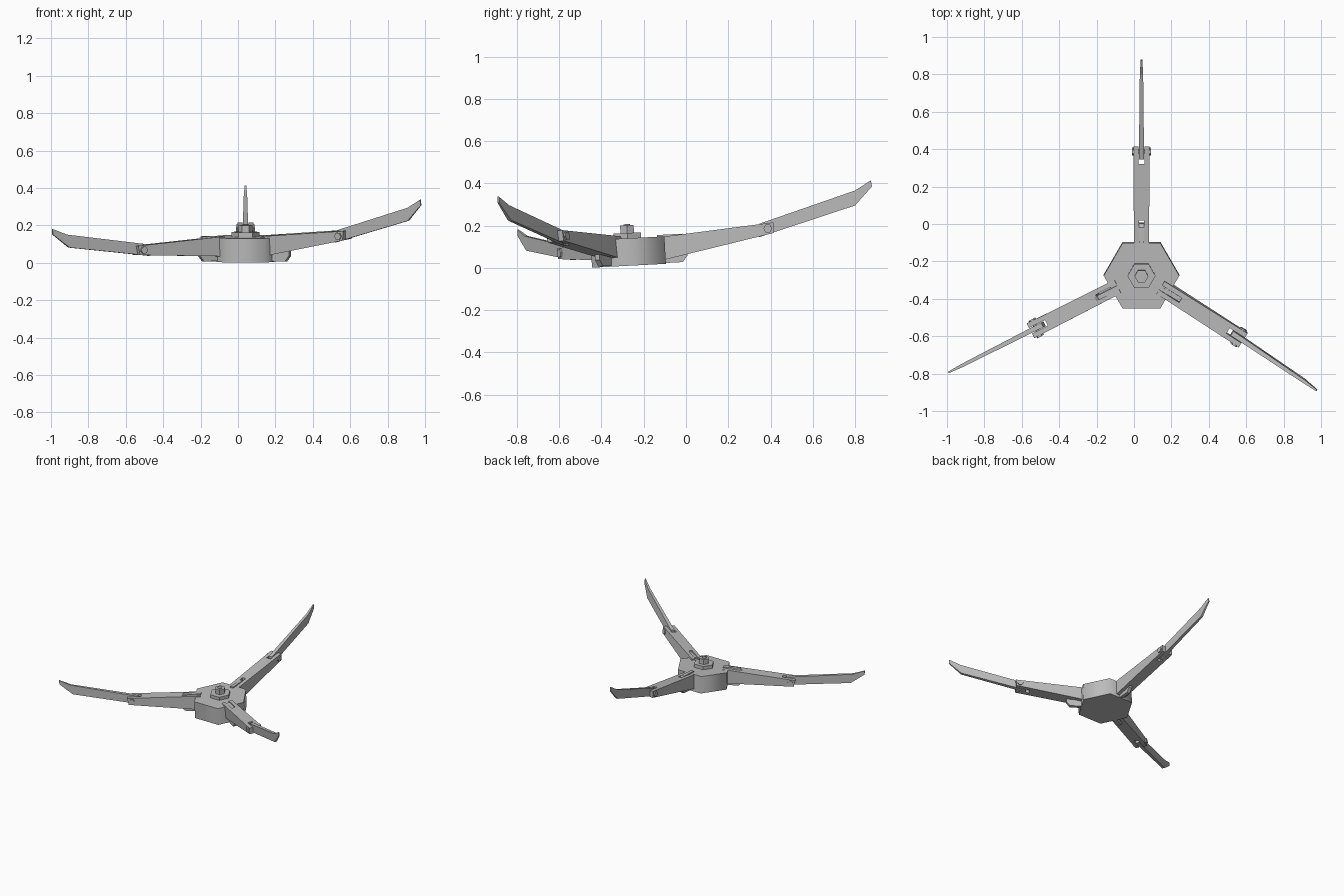
import bpy, bmesh, math
from mathutils import Matrix, Vector

if "Cube" in bpy.data.objects:
    bpy.data.objects.remove(bpy.data.objects["Cube"])

steel = bpy.data.materials.new("light grey steel")
steel.use_nodes = True
GREY = (0.5, 0.5, 0.5, 1)
steel.diffuse_color = GREY
steel.node_tree.nodes["Principled BSDF"].inputs["Base Color"].default_value = GREY


def rot(deg, axis):
    return Matrix.Rotation(math.radians(deg), 4, axis)


def loft(name, side_a, side_b, matrix, smooth=False):
    """Solid between two matching outlines."""
    bm = bmesh.new()
    a = [bm.verts.new(p) for p in side_a]
    b = [bm.verts.new(p) for p in side_b]
    n = len(a)
    bm.faces.new(a)
    bm.faces.new(b[::-1])
    for i in range(n):
        j = (i + 1) % n
        bm.faces.new((a[i], b[i], b[j], a[j]))
    bmesh.ops.recalc_face_normals(bm, faces=bm.faces)
    mesh = bpy.data.meshes.new(name)
    bm.to_mesh(mesh)
    bm.free()
    mesh.materials.append(steel)
    obj = bpy.data.objects.new(name, mesh)
    bpy.context.collection.objects.link(obj)
    obj.matrix_world = matrix
    if smooth:
        bpy.ops.object.select_all(action='DESELECT')
        obj.select_set(True)
        bpy.context.view_layer.objects.active = obj
        bpy.ops.object.shade_smooth_by_angle(angle=math.radians(65))
    return obj


def prism(name, sides, radius, z0, z1, matrix, smooth=False):
    ring = [(radius * math.cos(math.tau * i / sides), radius * math.sin(math.tau * i / sides))
            for i in range(sides)]
    return loft(name, [(x, y, z0) for x, y in ring], [(x, y, z1) for x, y in ring], matrix, smooth)


# Hub with a hex nut and a hex bolt head on top, leaning slightly forward
centre = Matrix.Translation((0.04, -0.27, 0))
hub = centre @ Matrix.Translation((0, 0, 0.01)) @ rot(3, 'X')
prism("hub", 6, 0.202, 0, 0.13, hub, True)
prism("hub_nut", 6, 0.075, 0.129, 0.155, hub)
prism("hub_bolt", 6, 0.037, 0.154, 0.192, hub)
prism("hub_bolt_tip", 10, 0.016, 0.19, 0.197, hub)


def arm_plan():
    """H-shaped plan: a slot at the root for the hub tongue and a fork at the end."""
    half = [(-0.01, 0.014), (-0.01, 0.04), (0.51, 0.044), (0.51, 0.017), (0.415, 0.017)]
    mirrored = [(u, -v) for u, v in reversed(half)]
    return [(0.115, 0.014)] + half + mirrored + [(0.115, -0.014)]


# Finger side outline: distance, height, half thickness
FINGER = [(0.44, 0.055, 0.014), (0.895, 0.205, 0.009), (0.975, 0.295, 0.004),
          (0.97, 0.324, 0.004), (0.895, 0.276, 0.009), (0.44, 0.118, 0.014)]
# Tongue side outline
TONGUE = [(0.14, 0.004), (0.255, 0.004), (0.28, 0.035), (0.28, 0.122), (0.26, 0.138), (0.14, 0.138)]

# name, heading, root distance, root height, pitch, roll
ARMS = [("back", 90, 0.175, 0.09, 0, 0),
        ("left", -31.8, 0.13, 0.087, -4.2, 6),
        ("right", 206.9, 0.14, 0.083, -13, 0)]

for name, heading, root, height, pitch, roll in ARMS:
    m = (centre @ rot(heading, 'Z') @ Matrix.Translation((root, 0, height))
         @ rot(-pitch, 'Y') @ rot(roll, 'X'))

    # Tongue fixed to the hub
    t = hub @ rot(heading, 'Z')
    loft(name + "_tongue", [(u, -0.0125, w) for u, w in TONGUE],
         [(u, 0.0125, w) for u, w in TONGUE], t)

    # Arm, tapering in height towards the fork
    plan = arm_plan()
    loft(name + "_arm", [(u, v, -0.05 + 0.245 * u) for u, v in plan],
         [(u, v, 0.059 + 0.13 * u) for u, v in plan], m)

    # Finger blade
    loft(name + "_finger", [(u, -h, w) for u, w, h in FINGER],
         [(u, h, w) for u, w, h in FINGER], m)

    # Hinge pin with a hex head on each side
    pin = m @ Matrix.Translation((0.482, 0, 0.096)) @ rot(90, 'X')
    prism(name + "_pin", 12, 0.011, -0.043, 0.043, pin, True)
    for side, s in (("a", 1), ("b", -1)):
        prism(name + "_pin_head_" + side, 6, 0.021, s * 0.04, s * 0.052, pin)
